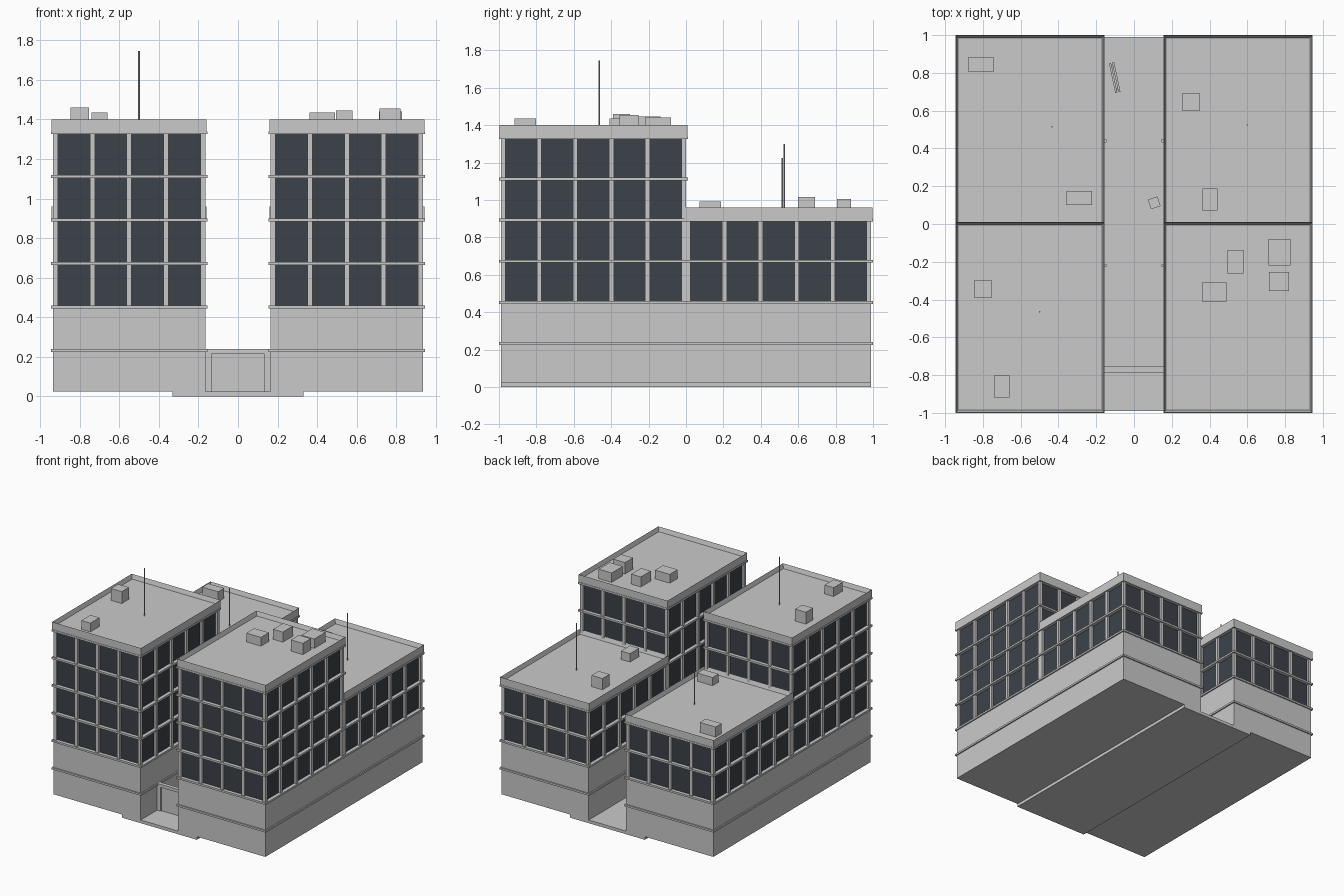
import bpy, bmesh
from math import radians
from mathutils import Matrix, Vector

cube = bpy.data.objects.get("Cube")
if cube:
    bpy.data.objects.remove(cube, do_unlink=True)


def material(name, rgb):
    m = bpy.data.materials.new(name)
    m.use_nodes = True
    m.diffuse_color = (*rgb, 1)
    m.node_tree.nodes["Principled BSDF"].inputs["Base Color"].default_value = (*rgb, 1)
    return m


CONCRETE = material("concrete grey", (0.59, 0.59, 0.59))
GLASS = material("dark window glass", (0.045, 0.055, 0.067))


def add_box(bm, x0, x1, y0, y1, z0, z1):
    """Add an axis-aligned box and return its top face."""
    size = Vector((x1 - x0, y1 - y0, z1 - z0))
    centre = Vector((x0 + x1, y0 + y1, z0 + z1)) / 2
    made = bmesh.ops.create_cube(bm, size=1, matrix=Matrix.Translation(centre) @ Matrix.Diagonal((*size, 1)))
    faces = {f for v in made["verts"] for f in v.link_faces}
    return max(faces, key=lambda f: f.calc_center_median().z)


def finish(bm, name, mat):
    mesh = bpy.data.meshes.new(name)
    bm.to_mesh(mesh)
    bm.free()
    mesh.materials.append(mat)
    obj = bpy.data.objects.new(name, mesh)
    bpy.context.collection.objects.link(obj)
    return obj


def boxes(name, mat, items):
    bm = bmesh.new()
    for item in items:
        add_box(bm, *item)
    return finish(bm, name, mat)


def cylinder(name, x, y, z0, z1, radius, sides=8):
    bm = bmesh.new()
    bmesh.ops.create_cone(bm, cap_ends=True, segments=sides, radius1=radius, radius2=radius,
                          depth=z1 - z0, matrix=Matrix.Translation((x, y, (z0 + z1) / 2)))
    return finish(bm, name, CONCRETE)


GROUND, PLINTH_TOP, STOREY = 0.025, 0.45, 0.22
LIP, COLUMN, RECESS, BAND = 0.01, 0.025, 0.018, 0.015


def tower(name, x0, x1, y0, y1, floors):
    """One block: plain plinth, window grid and a parapet roof. Returns the deck height."""
    top = PLINTH_TOP + floors * STOREY
    roof = top + 0.07

    boxes(name + "_plinth", CONCRETE, [(x0, x1, y0, y1, GROUND, PLINTH_TOP)])
    boxes(name + "_glazing", GLASS,
          [(x0 + RECESS, x1 - RECESS, y0 + RECESS, y1 - RECESS, PLINTH_TOP, top)])

    # Projecting ledges at the plinth and at every floor
    levels = [0.23] + [PLINTH_TOP + i * STOREY for i in range(floors + 1)]
    boxes(name + "_ledges", CONCRETE,
          [(x0 - LIP, x1 + LIP, y0 - LIP, y1 + LIP, z - 0.005, z - 0.005 + BAND) for z in levels])

    # Upright columns between the window bays
    columns = []
    for i in range(5):
        x = x0 + i * (x1 - x0 - COLUMN) / 4
        columns += [(x, x + COLUMN, y, y + COLUMN, PLINTH_TOP, top) for y in (y0, y1 - COLUMN)]
    for i in range(1, 5):
        y = y0 + i * (y1 - y0 - COLUMN) / 5
        columns += [(x, x + COLUMN, y, y + COLUMN, PLINTH_TOP, top) for x in (x0, x1 - COLUMN)]
    boxes(name + "_columns", CONCRETE, columns)

    # Roof with a sunken deck inside the parapet
    bm = bmesh.new()
    edge = LIP * 0.7
    deck = add_box(bm, x0 - edge, x1 + edge, y0 - edge, y1 + edge, top, roof)
    bmesh.ops.inset_region(bm, faces=[deck], thickness=0.016)
    bmesh.ops.translate(bm, verts=deck.verts, vec=(0, 0, -0.035))
    finish(bm, name + "_roof", CONCRETE)
    return roof - 0.035


INNER, OUTER, END = 0.165, 0.935, 0.99
for side, xs in (("right", (INNER, OUTER)), ("left", (-OUTER, -INNER))):
    tall_deck = tower("front_tower_" + side, *xs, -END, 0, 4)
    low_deck = tower("back_tower_" + side, *xs, 0, END, 2)

# Rooftop equipment: centre, size, top height
UNITS = {
    "front_roof_unit": (tall_deck, [
        (-0.80, -0.345, 0.095, 0.09, 1.46), (-0.70, -0.86, 0.08, 0.115, 1.435),
        (0.77, -0.15, 0.115, 0.14, 1.44), (0.768, -0.305, 0.105, 0.1, 1.455),
        (0.537, -0.2, 0.085, 0.125, 1.445), (0.425, -0.36, 0.13, 0.1, 1.435)]),
    "back_roof_unit": (low_deck, [
        (-0.81, 0.845, 0.14, 0.075, 1.005), (-0.29, 0.138, 0.135, 0.075, 0.99),
        (0.302, 0.645, 0.095, 0.09, 1.015), (0.403, 0.13, 0.08, 0.115, 0.992)]),
}
for name, (deck, units) in UNITS.items():
    for x, y, w, d, top in units:
        boxes(name, CONCRETE, [(x - w / 2, x + w / 2, y - d / 2, y + d / 2, deck, top)])

# Antennas
cylinder("front_antenna", -0.5, -0.465, tall_deck, 1.745, 0.004)
cylinder("back_antenna_left", -0.435, 0.515, low_deck, 1.225, 0.004)
cylinder("back_antenna_right", 0.6, 0.525, low_deck, 1.3, 0.004)

# Paved passage between the towers
boxes("passage_floor", CONCRETE, [(-0.33, 0.33, -END, END, 0, GROUND)])

# Gateway across the passage, with a recessed door
GATE = (-0.785, -0.755)
boxes("gateway", CONCRETE, [
    (-INNER, -0.133, *GATE, GROUND, 0.24), (0.133, INNER, *GATE, GROUND, 0.24),
    (-0.133, 0.133, *GATE, 0.215, 0.24)])
boxes("gate_door", CONCRETE, [(-0.133, 0.133, -0.774, -0.762, GROUND, 0.215)])

# Small wall lamps along the passage
for x in (-0.153, 0.153):
    for y in (-0.22, 0.44):
        cylinder("wall_lamp", x, y, 0.16, 0.19, 0.009, 12)

# Bench and crate left in the passage
bench = boxes("bench", CONCRETE, [
    (-0.014, -0.003, -0.08, 0.08, 0.04, 0.048), (0.003, 0.014, -0.08, 0.08, 0.04, 0.048),
    (-0.012, 0.012, -0.065, -0.055, 0, 0.04), (-0.012, 0.012, 0.055, 0.065, 0, 0.04)])
bench.location = (-0.102, 0.775, GROUND)
bench.rotation_euler.z = radians(12)
crate = boxes("crate", CONCRETE, [(-0.027, 0.027, -0.027, 0.027, 0, 0.055)])
crate.location = (0.107, 0.112, GROUND)
crate.rotation_euler.z = radians(18)
